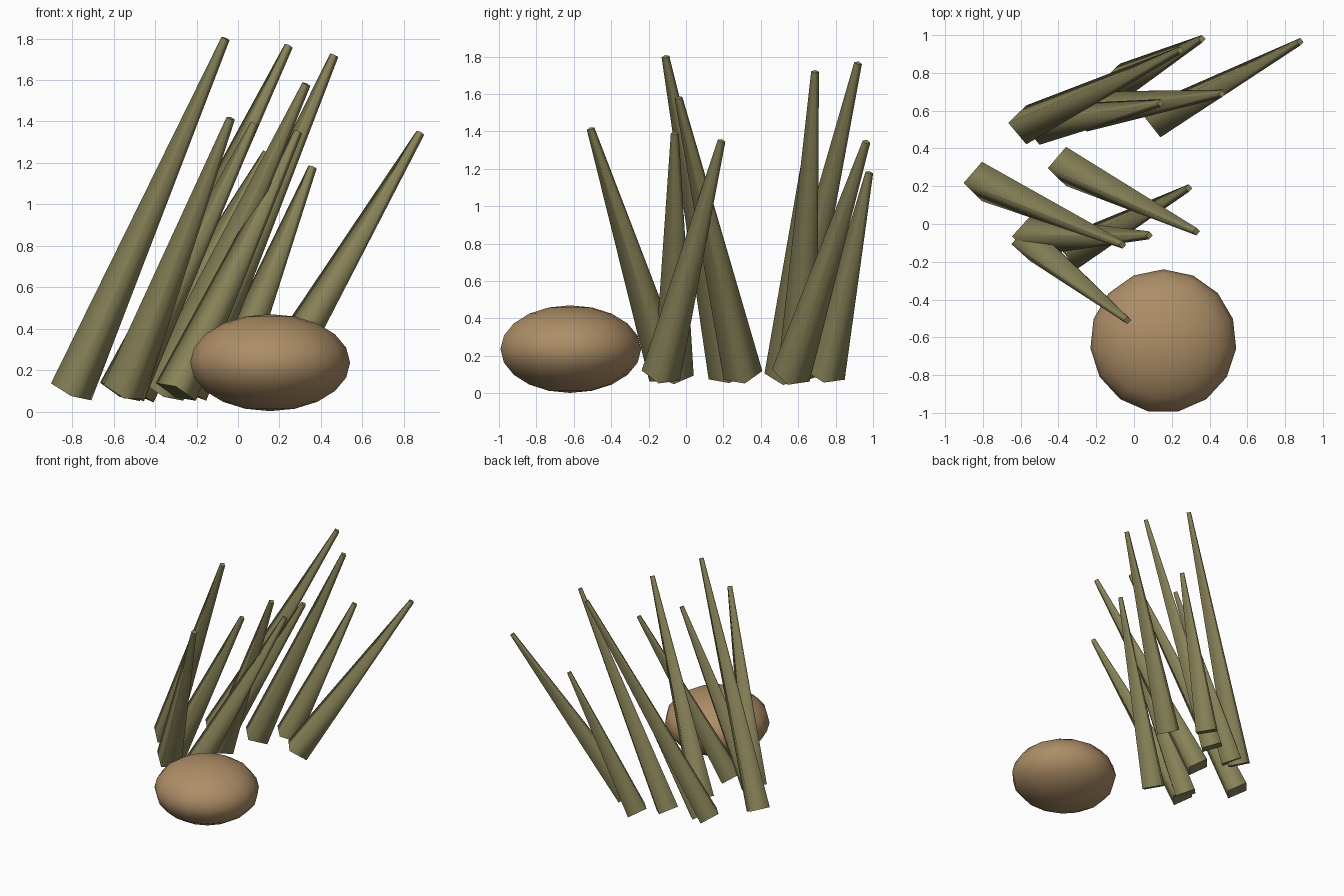
import bpy, bmesh, math
from mathutils import Matrix, Vector

cube = bpy.data.objects.get("Cube")
if cube:
    bpy.data.objects.remove(cube)


def material(name, rgb):
    mat = bpy.data.materials.new(name)
    mat.use_nodes = True
    color = (*rgb, 1)
    mat.diffuse_color = color
    mat.node_tree.nodes["Principled BSDF"].inputs["Base Color"].default_value = color
    return mat


def add_object(name, bm, mat, matrix):
    mesh = bpy.data.meshes.new(name)
    bm.to_mesh(mesh)
    bm.free()
    mesh.materials.append(mat)
    obj = bpy.data.objects.new(name, mesh)
    obj.matrix_world = matrix
    bpy.context.collection.objects.link(obj)


def add_blade(name, base, tip, mat):
    # Tapered four-sided blade, smooth sides and flat ends
    base, tip = Vector(base), Vector(tip)
    axis = tip - base
    bm = bmesh.new()
    bmesh.ops.create_cone(bm, cap_ends=True, segments=4, radius1=0.106,
                          radius2=0.021, depth=axis.length)
    bm.normal_update()
    for face in bm.faces:
        face.smooth = abs(face.normal.z) < 0.9
    axis.normalize()
    # Lean along x first, then along y, so the corners keep their heading
    lean = (Matrix.Rotation(math.atan2(-axis.y, axis.z), 4, 'X')
            @ Matrix.Rotation(math.asin(axis.x), 4, 'Y'))
    add_object(name, bm, mat, Matrix.Translation((base + tip) / 2) @ lean)


olive = material("dry_grass_olive", (0.25, 0.23, 0.10))
brown = material("stone_brown", (0.42, 0.27, 0.135))

# Base x, y and tip x, y, z of each blade
BASE_Z = 0.095
blades = [
    (-0.805, 0.225, -0.06, -0.11, 1.80),
    (-0.57, 0.525, 0.245, 0.92, 1.765),
    (-0.25, 0.595, 0.465, 0.69, 1.72),
    (-0.36, 0.305, 0.33, -0.04, 1.58),
    (-0.55, -0.095, -0.035, -0.51, 1.415),
    (-0.55, -0.065, 0.08, -0.06, 1.39),
    (-0.30, -0.135, 0.29, 0.19, 1.35),
    (-0.50, 0.525, 0.14, 0.64, 1.25),
    (-0.075, 0.745, 0.36, 0.98, 1.18),
    (0.14, 0.56, 0.88, 0.965, 1.345),
]
for i, (bx, by, tx, ty, tz) in enumerate(blades, 1):
    add_blade(f"grass_blade_{i}", (bx, by, BASE_Z), (tx, ty, tz), olive)

# Flattened round stone
bm = bmesh.new()
bmesh.ops.create_uvsphere(bm, u_segments=15, v_segments=10, radius=1)
for face in bm.faces:
    face.smooth = True
add_object("stone", bm, brown,
           Matrix.Translation((0.155, -0.62, 0.236)) @ Matrix.Diagonal((0.388, 0.38, 0.234, 1)))
